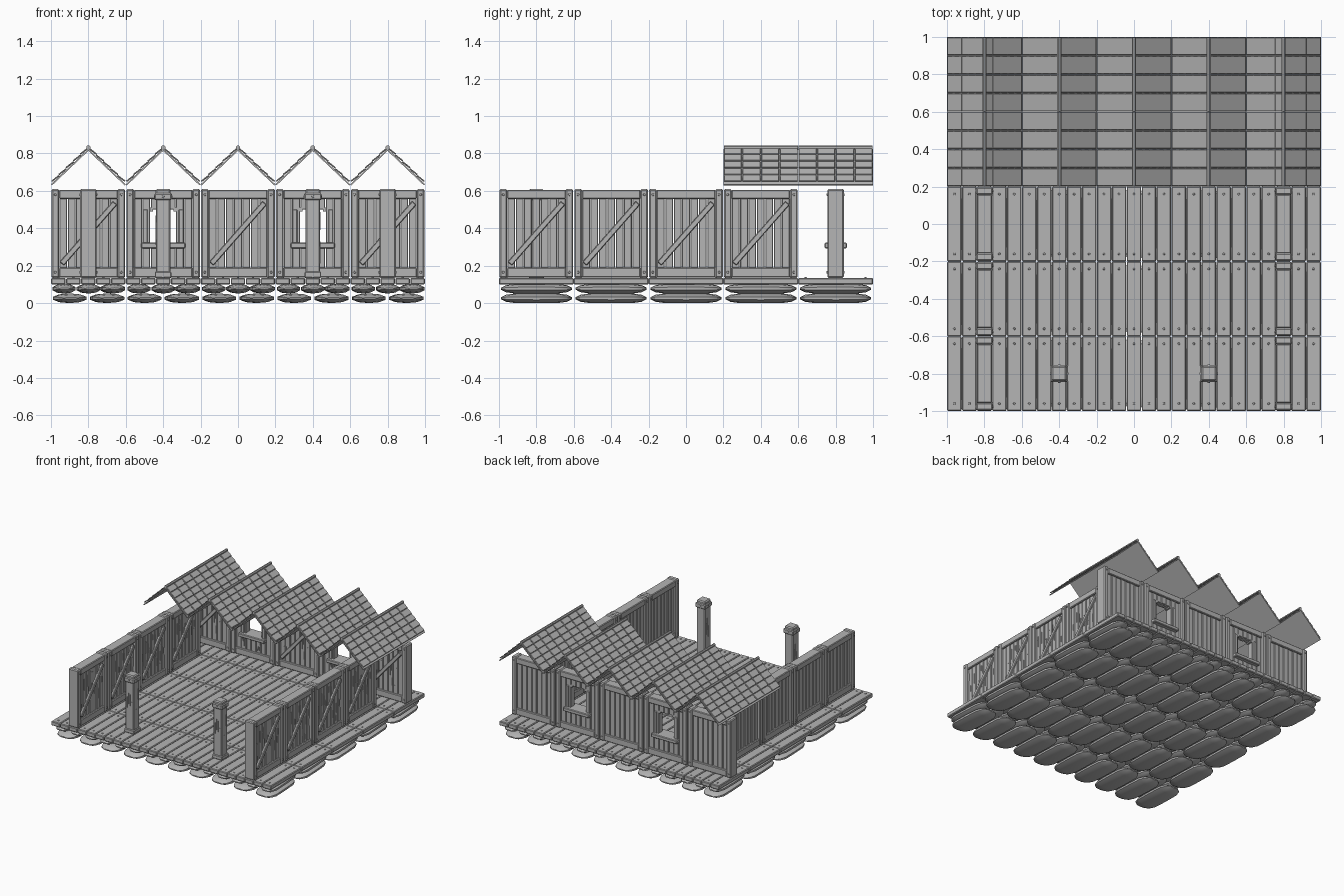
import bpy, bmesh, math, random
from mathutils import Matrix, Vector

if "Cube" in bpy.data.objects:
    bpy.data.objects.remove(bpy.data.objects["Cube"])

random.seed(4)
grey = bpy.data.materials.new("weathered_grey")
grey.diffuse_color = (0.46, 0.46, 0.46, 1)
grey.use_nodes = True
grey.node_tree.nodes["Principled BSDF"].inputs["Base Color"].default_value = grey.diffuse_color


def box(bm, x0, x1, y0, y1, z0, z1, bevel=0.0, m=Matrix()):
    """Axis-aligned box, optionally chamfered, placed by a matrix."""
    t = m @ Matrix.Translation(((x0 + x1) / 2, (y0 + y1) / 2, (z0 + z1) / 2))
    t = t @ Matrix.Diagonal((x1 - x0, y1 - y0, z1 - z0, 1))
    verts = bmesh.ops.create_cube(bm, size=1, matrix=t)["verts"]
    if bevel:
        edges = list({e for v in verts for e in v.link_edges})
        bmesh.ops.bevel(bm, geom=edges, offset=bevel, segments=1, affect='EDGES')


def peg(bm, loc, r, depth, rot=Matrix()):
    """Small round nail head, axis along z unless rotated."""
    bmesh.ops.create_cone(bm, cap_ends=True, segments=8, radius1=r, radius2=r * 0.7,
                          depth=depth, matrix=Matrix.Translation(loc) @ rot)


def finish(bm, name, smooth=False):
    bmesh.ops.recalc_face_normals(bm, faces=bm.faces[:])
    me = bpy.data.meshes.new(name)
    bm.to_mesh(me)
    bm.free()
    me.materials.append(grey)
    if smooth:
        for p in me.polygons:
            p.use_smooth = True
        me.set_sharp_from_angle(angle=math.radians(35))
    return me


def place(me, name, loc, rot=0.0):
    ob = bpy.data.objects.new(name, me)
    ob.location = loc
    ob.rotation_euler.z = rot
    bpy.context.collection.objects.link(ob)


FRONT = Matrix.Rotation(math.radians(90), 4, 'X')


def floor_tile():
    bm = bmesh.new()
    for i in range(5):
        x = -0.16 + 0.08 * i
        box(bm, x - 0.0385, x + 0.0385, -0.2, 0.2, 0.1, 0.135, 0.005)
        for y in (-0.16, 0.16):
            peg(bm, (x, y, 0.1365), 0.007, 0.005)
    return finish(bm, "floor_boards")


def stone(bm, x, w, z, h):
    """Long rounded stone along y with blunt tapered ends."""
    prof = [(-1, .2), (-.86, .72), (-.62, .97), (0, 1), (.62, .97), (.86, .72), (1, .2)]
    n, rings = 10, []
    skew = random.uniform(-0.012, 0.012)
    for t, s in prof:
        ring = []
        for k in range(n):
            a = math.tau * (k + 0.5) / n
            c, d = math.cos(a), math.sin(a)
            ring.append(bm.verts.new((x + skew * t + w / 2 * (0.25 + 0.75 * s) * c,
                                      0.19 * t, z + h / 2 * s * d * 1.04)))
        rings.append(ring)
    for a, b in zip(rings, rings[1:]):
        for k in range(n):
            bm.faces.new((a[k], a[(k + 1) % n], b[(k + 1) % n], b[k]))
    bm.faces.new(rings[0])
    bm.faces.new(rings[-1])


def stone_tile():
    bm = bmesh.new()
    for x, w in ((-0.1, 0.185), (0.1, 0.185)):
        stone(bm, x, w, 0.026, 0.05)
    for x, w in ((-0.13, 0.13), (0.0, 0.125), (0.13, 0.13)):
        stone(bm, x, w, 0.077, 0.05)
    return finish(bm, "foundation_stones", True)


def wall_panel(window=False):
    """Framed board panel 0.4 wide; its braced face looks to local -y."""
    bm = bmesh.new()
    for s in (-1, 1):
        a, b = sorted((s * 0.156, s * 0.197))
        box(bm, a, b, -0.044, 0.044, 0.135, 0.61, 0.007)          # stile
        for z in (0.165, 0.58):
            for y in (-0.0445, 0.0445):
                peg(bm, (s * 0.177, y, z), 0.008, 0.008,
                    FRONT if y < 0 else FRONT.inverted())
    for z0, z1 in ((0.137, 0.19), (0.557, 0.606)):
        box(bm, -0.157, 0.157, -0.04, 0.04, z0, z1, 0.005)        # rails
    # upright boards with grain slivers
    n, w = 7, 0.314 / 7
    for i in range(n):
        x = -0.157 + w * (i + 0.5)
        spans = [(0.185, 0.56)]
        if window and 2 <= i <= 4:
            spans = [(0.185, 0.31), (0.5, 0.56)]
        for z0, z1 in spans:
            d = 0.025 + 0.003 * (i % 2)
            box(bm, x - w / 2 + 0.002, x + w / 2 - 0.002, -d, d, z0, z1, 0.003)
            for k in range(4):
                gx = x + (k - 1.5) * 0.009
                length = random.uniform(0.04, 0.1) * (z1 - z0) / 0.375
                gz = random.uniform(z0 + 0.015, z1 - length - 0.015)
                box(bm, gx - 0.0015, gx + 0.0015, -d - 0.002, -d, gz, gz + length)
    if window:
        # sill shelf and side jambs
        box(bm, -0.118, 0.118, -0.06, 0.06, 0.293, 0.323, 0.005)
        for s in (-1, 1):
            a, b = sorted((s * 0.083, s * 0.108))
            box(bm, a, b, -0.036, 0.036, 0.32, 0.5, 0.003)
            a, b = sorted((s * 0.055, s * 0.09))
            box(bm, a, b, -0.026, 0.026, 0.49, 0.51)
    else:
        # diagonal brace
        m = Matrix.Translation((0, 0, 0.373)) @ Matrix.Rotation(-math.atan2(0.325, 0.285), 4, 'Y')
        box(bm, -0.216, 0.216, -0.041, -0.02, -0.015, 0.015, 0.004, m)
    return finish(bm, "wall_panel")


def roof_tile():
    """One gable bay, 0.4 square, with shingle courses on both slopes."""
    bm = bmesh.new()
    length = math.hypot(0.2, 0.19)
    for s in (-1, 1):
        ax = Vector((s * 0.2, 0, -0.19)) / length
        nz = Vector((0.19 * s, 0, 0.2)) / length
        m = Matrix(((ax.x, 0, nz.x, 0), (0, 1, 0, 0), (ax.z, 0, nz.z, 0.825), (0, 0, 0, 1)))
        box(bm, 0, length, -0.2, 0.2, -0.008, 0, 0, m)            # backing sheet
        step = (length - 0.012) / 5
        for r in range(5):
            t = m @ Matrix.Translation((r * step, 0, 0.002)) @ Matrix.Rotation(-0.1, 4, 'Y')
            for c in range(4):
                y = -0.15 + 0.1 * c
                box(bm, 0, step - 0.001, y - 0.047, y + 0.047, -0.002, 0.006, 0.002, t)
    bmesh.ops.create_cone(bm, cap_ends=True, segments=8, radius1=0.012, radius2=0.012, depth=0.396,
                          matrix=Matrix.Translation((0, 0, 0.832)) @ FRONT
                          @ Matrix.Rotation(math.pi / 8, 4, 'Z'))  # ridge cap
    return finish(bm, "roof_bay")


def post():
    bm = bmesh.new()
    for r, z0, z1, bev in ((0.038, 0.135, 0.57, 0.006), (0.045, 0.135, 0.168, 0.005),
                           (0.046, 0.55, 0.588, 0.006), (0.04, 0.58, 0.61, 0.008)):
        box(bm, -r, r, -r, r, z0, z1, bev)
    for q in range(4):
        rot = Matrix.Rotation(q * math.pi / 2, 4, 'Z')
        for k in range(4):
            z = random.uniform(0.19, 0.42)
            x = -0.021 + 0.014 * k
            box(bm, x - 0.0015, x + 0.0015, -0.04, -0.038, z, z + 0.09, 0, rot)
        peg(bm, rot @ Vector((0, -0.046, 0.57)), 0.008, 0.006, rot @ FRONT)
    return finish(bm, "front_post")


# Floor and foundation on a five by five grid
boards, stones = floor_tile(), stone_tile()
grid = [-0.8 + 0.4 * i for i in range(5)]
for x in grid:
    for y in grid:
        place(boards, "floor_boards", (x, y, 0))
        place(stones, "foundation_stones", (x, y, 0))

# Back wall with two windows, and two side walls
solid, windowed = wall_panel(), wall_panel(True)
for i, x in enumerate(grid):
    if i % 2:
        place(windowed, "window_wall", (x, 0.8, 0))
    else:
        place(solid, "back_wall", (x, 0.8, 0))
for x in (-0.8, 0.8):
    for y in grid[:4]:
        place(solid, "side_wall", (x, y, 0), math.pi / 2)

# Row of gable roofs and free-standing front posts
gable, column = roof_tile(), post()
for x in grid:
    for y in (0.4, 0.8):
        place(gable, "roof_bay", (x, y, 0))
for x in (-0.4, 0.4):
    place(column, "front_post", (x, -0.8, 0))
